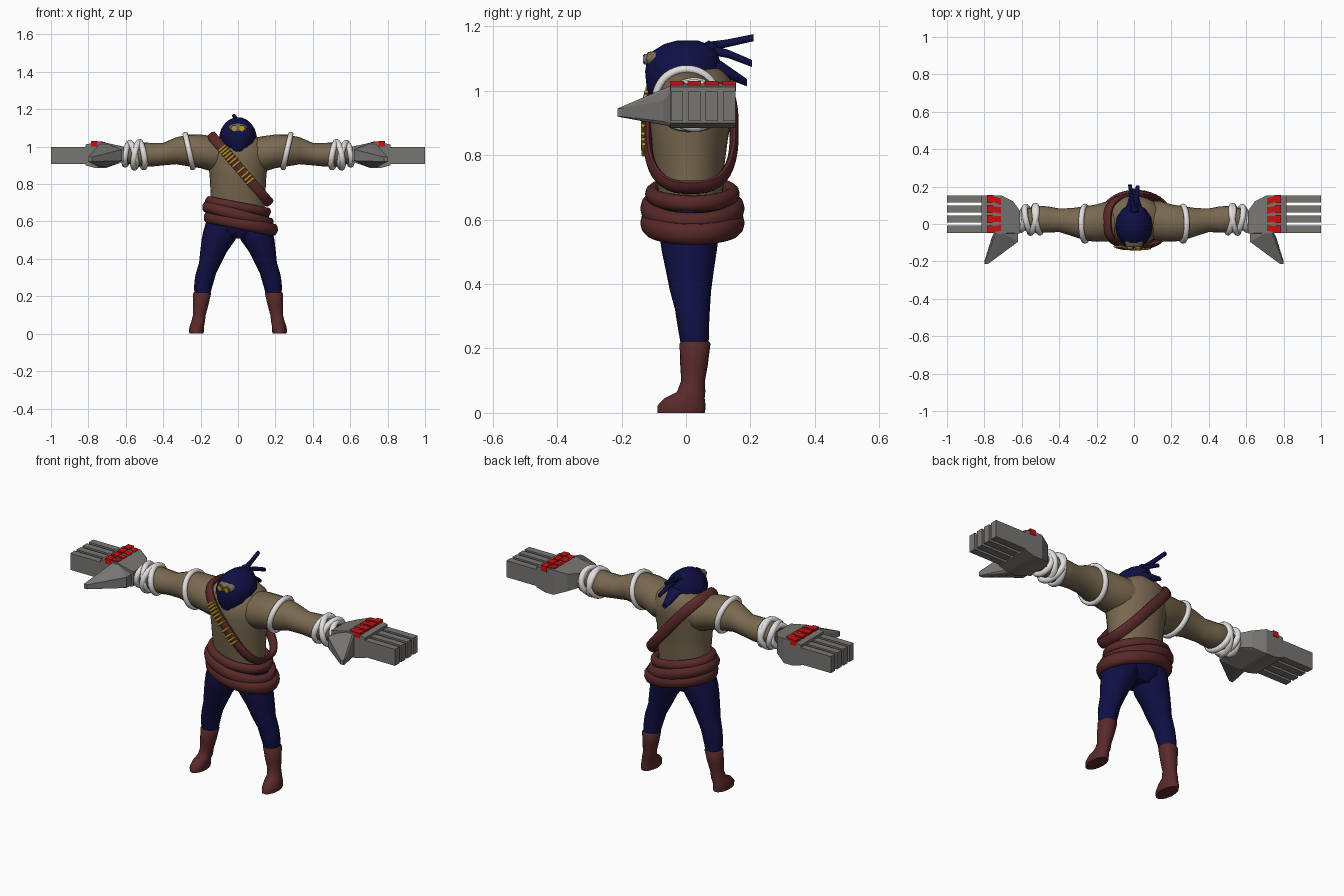
import bpy, bmesh, math
from mathutils import Vector as V

old = bpy.data.objects.get("Cube")
if old:
    bpy.data.objects.remove(old, do_unlink=True)


def material(name, r, g, b):
    m = bpy.data.materials.new(name)
    m.use_nodes = True
    m.diffuse_color = (r, g, b, 1)
    bsdf = m.node_tree.nodes["Principled BSDF"]
    bsdf.inputs["Base Color"].default_value = (r, g, b, 1)
    bsdf.inputs["Roughness"].default_value = 0.8
    return m


SKIN = material("tan_skin", .19, .14, .08)
NAVY = material("navy_cloth", .005, .005, .06)
LEATHER = material("maroon_leather", .1, .022, .022)
METAL = material("grey_metal", .19, .18, .17)
WHITE = material("white_wrap", .75, .74, .72)
RED = material("red_plate", .6, .005, .005)
GOLD = material("gold_brass", .48, .3, .02)


def finish(name, bm, mat, smooth=50):
    bmesh.ops.recalc_face_normals(bm, faces=bm.faces)
    me = bpy.data.meshes.new(name)
    bm.to_mesh(me)
    bm.free()
    me.materials.append(mat)
    ob = bpy.data.objects.new(name, me)
    bpy.context.collection.objects.link(ob)
    if smooth:
        bpy.ops.object.select_all(action='DESELECT')
        ob.select_set(True)
        bpy.context.view_layer.objects.active = ob
        bpy.ops.object.shade_smooth_by_angle(angle=math.radians(smooth))
    return ob


def skin_rings(bm, rings, closed):
    rows = [[bm.verts.new(p) for p in ring] for ring in rings]
    n = len(rows[0])
    pairs = list(zip(rows, rows[1:])) + ([(rows[-1], rows[0])] if closed else [])
    for a, b in pairs:
        for i in range(n):
            j = (i + 1) % n
            bm.faces.new((a[i], a[j], b[j], b[i]))
    if not closed:
        bm.faces.new(rows[0])
        bm.faces.new(rows[-1])


def loft(name, mat, axis, sections, s=1, n=20, smooth=50):
    """Elliptical sections (x, y, z, radius, radius) joined along one axis."""
    i, j = {'x': (1, 2), 'y': (0, 2), 'z': (0, 1)}[axis]
    rings = []
    for x, y, z, a, b in sections:
        ring = []
        for k in range(n):
            t = math.tau * k / n
            p = V((x * s, y, z))
            p[i] += a * math.cos(t)
            p[j] += b * math.sin(t)
            ring.append(p)
        rings.append(ring)
    bm = bmesh.new()
    skin_rings(bm, rings, False)
    return finish(name, bm, mat, smooth)


def loop_point(c, u, v, t, e=1):
    f = lambda q: math.copysign(abs(q) ** e, q)
    return V(c) + V(u) * f(math.cos(t)) + V(v) * f(math.sin(t))


def hoop(name, mat, c, u, v, thick, width, e=1, n=40, m=10):
    """Closed strap swept around a loop spanned by u and v."""
    pts = [loop_point(c, u, v, math.tau * (k + .5) / n, e) for k in range(n)]
    rings = []
    for k, p in enumerate(pts):
        tan = (pts[(k + 1) % n] - pts[k - 1]).normalized()
        up = V(u).cross(V(v)).normalized()
        out = tan.cross(up)
        rings.append([p + out * thick * math.cos(math.tau * q / m)
                      + up * width * math.sin(math.tau * q / m) for q in range(m)])
    bm = bmesh.new()
    skin_rings(bm, rings, True)
    return finish(name, bm, mat)


def hull(name, mat, points, s=1):
    bm = bmesh.new()
    for x, y, z in points:
        bm.verts.new((x * s, y, z))
    res = bmesh.ops.convex_hull(bm, input=bm.verts)
    junk = {g for g in res["geom_interior"] if isinstance(g, bmesh.types.BMVert)}
    bmesh.ops.delete(bm, geom=list(junk), context='VERTS')
    return finish(name, bm, mat, 0)


def rod(name, mat, a, b, r, n=10):
    a, b = V(a), V(b)
    d = b - a
    bm = bmesh.new()
    bmesh.ops.create_cone(bm, cap_ends=True, segments=n, radius1=r, radius2=r, depth=d.length)
    bmesh.ops.transform(bm, matrix=d.to_track_quat('Z', 'Y').to_matrix().to_4x4(), verts=bm.verts)
    bmesh.ops.translate(bm, vec=(a + b) / 2, verts=bm.verts)
    return finish(name, bm, mat)


def slab(x0, x1, y0, y1, z0, z1):
    return [(x, y, z) for x in (x0, x1) for y in (y0, y1) for z in (z0, z1)]


# Torso and hips
loft("torso", SKIN, 'z', [
    (0, .015, .6, .14, .09), (0, .015, .68, .143, .1), (0, .01, .76, .147, .108),
    (0, .01, .85, .152, .12), (0, .015, .93, .165, .13), (0, .02, .99, .165, .13),
    (0, .03, 1.035, .135, .11), (0, .04, 1.07, .07, .07)], n=28)
loft("hips", NAVY, 'z', [
    (0, .012, .51, .08, .06), (0, .012, .55, .175, .09), (0, .012, .64, .165, .1)])

# Belts sloping down to the left hip
hoop("upper_belt", LEATHER, (0, .02, .68), (.155, 0, -.03), (0, -.125, 0), .022, .026)
hoop("middle_belt", LEATHER, (0, .02, .635), (.168, 0, -.045), (0, -.138, 0), .024, .032)
hoop("lower_belt", LEATHER, (.015, .02, .59), (.175, 0, -.035), (0, -.138, 0), .024, .034)

# Sash from right shoulder to left waist, with cartridges
sash = ((.012, .015, .88), (-.155, 0, .18), (0, -.135, 0))
hoop("chest_sash", LEATHER, *sash, .014, .028, e=.72)
across = V((.76, 0, .65))
for k in range(11):
    t = math.acos(.52 - .075 * k)
    p = loop_point(*sash, t, .72) + V((0, -.014, 0))
    rod(f"cartridge_{k + 1}", GOLD, p - across * .026, p + across * .026, .0065)

# Hood, face opening and eyepieces
loft("hood", NAVY, 'z', [
    (0, -.08, .955, .015, .02), (0, -.06, .98, .055, .055), (0, -.03, 1.015, .085, .095),
    (0, -.012, 1.06, .1, .118), (0, -.008, 1.095, .09, .116), (0, -.003, 1.125, .07, .1),
    (0, 0, 1.145, .045, .07), (0, .005, 1.157, .018, .03)], n=14, smooth=35)
loft("face_opening", SKIN, 'y', [
    (0, -.09, 1.098, .05, .028), (0, -.118, 1.098, .045, .022), (0, -.124, 1.098, .036, .014)])
for s, side in ((1, "left"), (-1, "right")):
    x = .021 * s
    rod(f"{side}_eyepiece", METAL, (x, -.1, 1.098), (x, -.13, 1.098), .017, 12)
    rod(f"{side}_lens", GOLD, (x, -.128, 1.098), (x, -.134, 1.098), .013, 12)

# Knot and loose cloth tails behind the hood
loft("hood_knot", NAVY, 'y', [
    (0, .045, 1.12, .02, .02), (0, .07, 1.132, .028, .026), (0, .095, 1.135, .012, .012)], n=10)
loft("upper_tail", NAVY, 'y', [
    (0, .06, 1.135, .014, .016), (-.01, .13, 1.148, .011, .012), (-.022, .21, 1.165, .01, .011)], n=8)
loft("middle_tail", NAVY, 'y', [
    (0, .06, 1.13, .014, .016), (.012, .13, 1.115, .012, .013), (.02, .205, 1.085, .01, .011)], n=8)
loft("lower_tail", NAVY, 'y', [
    (0, .05, 1.09, .06, .04), (0, .11, 1.068, .035, .025), (0, .19, 1.025, .014, .012)], n=10)

for s, side in ((1, "left"), (-1, "right")):
    # Trouser leg and boot
    loft(f"{side}_trouser_leg", NAVY, 'z', [
        (.09, .01, .6, .08, .09), (.095, .01, .55, .09, .092), (.105, .01, .5, .09, .085),
        (.13, .012, .44, .072, .074), (.148, .014, .38, .06, .064), (.172, .02, .32, .054, .054),
        (.181, .022, .28, .052, .05), (.188, .025, .24, .047, .046), (.19, .028, .2, .04, .042)], s)
    loft(f"{side}_boot", LEATHER, 'z', [
        (.191, .028, .222, .043, .043), (.192, .028, .215, .048, .048), (.2, .025, .15, .041, .043),
        (.207, .022, .1, .034, .037), (.213, .016, .065, .036, .044), (.219, -.005, .045, .038, .063),
        (.222, -.014, .022, .04, .075), (.222, -.015, 0, .038, .074)], s)

    # Arm with armband and wrist wraps
    loft(f"{side}_arm", SKIN, 'x', [
        (.07, .025, .96, .1, .085), (.14, .015, .962, .108, .095), (.2, .005, .975, .1, .09),
        (.26, .003, .98, .092, .086), (.33, .01, .978, .075, .072), (.4, .02, .96, .063, .06),
        (.46, .024, .957, .07, .063), (.52, .025, .958, .073, .065), (.6, .02, .957, .05, .045)], s)
    hoop(f"{side}_armband", WHITE, (.262 * s, .002, .977), (.02 * s, 0, .09), (0, .094, 0), .013, .015)
    for k, (x, tilt, r) in enumerate(((.515, .012, .068), (.54, -.014, .07),
                                      (.565, .014, .064), (.595, -.008, .054))):
        hoop(f"{side}_wrist_wrap_{k + 1}", WHITE, (x * s, .025, .957),
             (tilt * s, 0, r), (tilt * s, r + .004, 0), .015, .016, n=28)

    # Metal gauntlet: palm, thumb, fingers and red knuckle plates
    hull(f"{side}_palm", METAL, slab(.61, .62, -.05, .07, .92, 1) + slab(.645, .65, -.05, .12, .91, 1.005)
         + slab(.71, .76, -.048, .153, .885, 1.022) + slab(.76, .815, -.048, .153, .9, 1.012), s)
    hull(f"{side}_thumb", METAL, slab(.62, .63, -.095, -.03, .925, .985)
         + slab(.7, .74, -.05, -.03, .89, 1.015) + slab(.75, .76, -.085, -.07, .905, .97)
         + slab(.78, .8, -.213, -.2, .92, .945), s)
    for k in range(4):
        y = -.028 + k * .054
        hull(f"{side}_finger_{k + 1}", METAL, slab(.8, 1, y - .019, y + .019, .906, .998), s)
        lean = (k - 1.5) * .008
        plate = slab(.75, .785, y - .021, y + .021, 1.0, 1.03)
        hull(f"{side}_knuckle_plate_{k + 1}", RED, plate, s)
        hull(f"{side}_knuckle_tip_{k + 1}", RED, slab(.712, .715, y - lean - .021, y - lean + .014, 1.01, 1.026)
             + slab(.75, .752, y - .015, y + .015, 1.01, 1.027), s)
